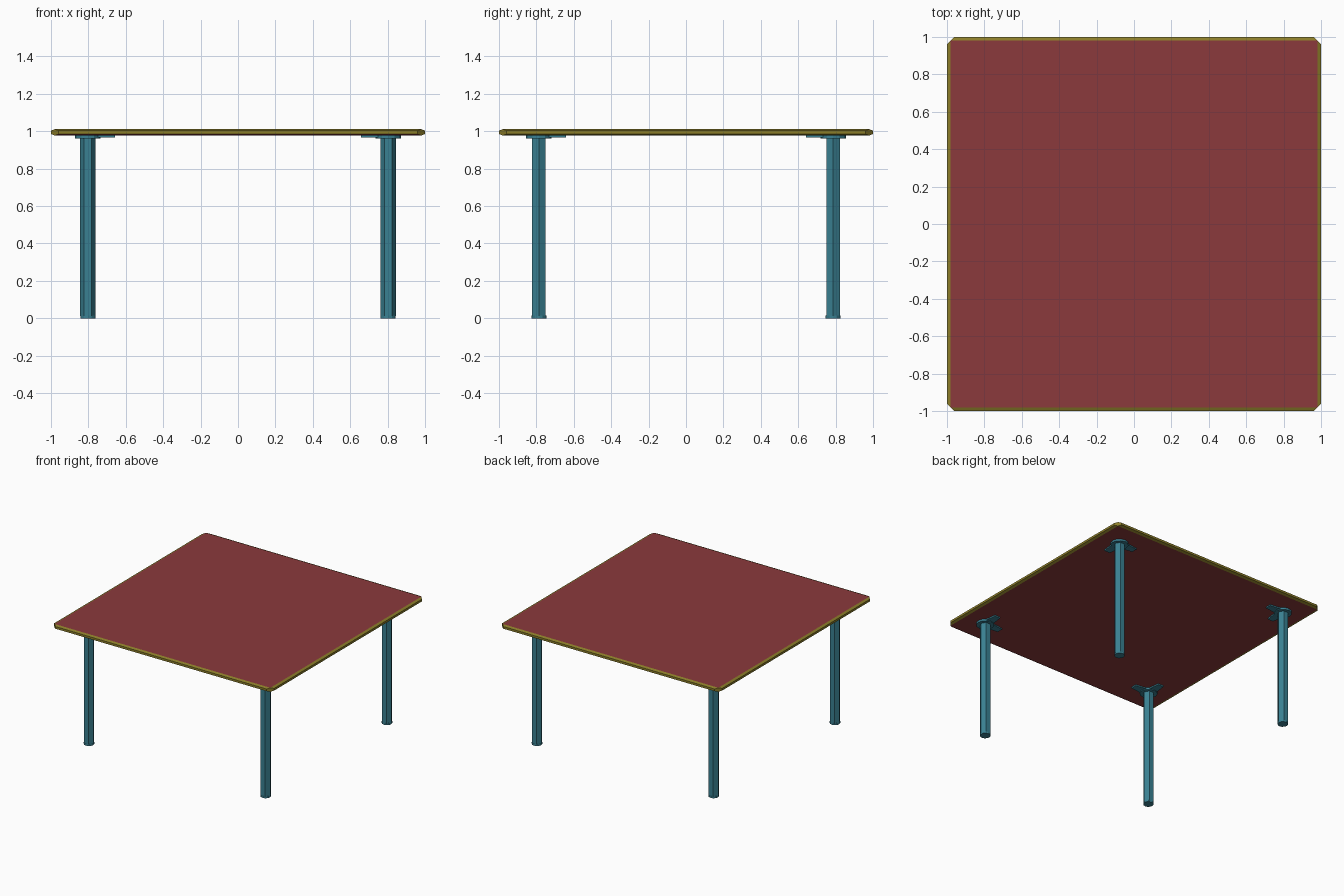
import bpy, bmesh
from math import cos, sin, tau

cube = bpy.data.objects.get("Cube")
if cube:
    bpy.data.objects.remove(cube, do_unlink=True)


def material(name, r, g, b):
    m = bpy.data.materials.new(name)
    m.use_nodes = True
    m.diffuse_color = (r, g, b, 1)
    m.node_tree.nodes["Principled BSDF"].inputs["Base Color"].default_value = (r, g, b, 1)
    return m


red = material("dull red", .26, .042, .045)
olive = material("olive trim", .26, .205, .022)
teal = material("teal metal", .042, .22, .29)


def add_object(name, bm, *mats):
    bmesh.ops.recalc_face_normals(bm, faces=bm.faces)
    mesh = bpy.data.meshes.new(name)
    bm.to_mesh(mesh)
    bm.free()
    for m in mats:
        mesh.materials.append(m)
    ob = bpy.data.objects.new(name, mesh)
    bpy.context.collection.objects.link(ob)
    return ob


def prism(bm, outline, z0, z1):
    """Close an outline into a solid between two heights."""
    low, high = ([bm.verts.new((x, y, z)) for x, y in outline] for z in (z0, z1))
    bm.faces.new(low)
    bm.faces.new(high)
    for i in range(len(outline)):
        j = (i + 1) % len(outline)
        bm.faces.new((low[i], low[j], high[j], high[i]))


def ring(cx, cy, r, n, turn=0):
    return [(cx + r * cos(tau * (i + turn) / n), cy + r * sin(tau * (i + turn) / n))
            for i in range(n)]


# Table top: bevelled slab with clipped corners and a trim band
bm = bmesh.new()
for sx in (-1, 1):
    for sy in (-1, 1):
        for z in (.977, 1.011):
            bm.verts.new((.98 * sx, .98 * sy, z))
        for z in (.985, 1.003):
            bm.verts.new((sx, .96 * sy, z))
            bm.verts.new((.96 * sx, sy, z))
bmesh.ops.convex_hull(bm, input=bm.verts)
bmesh.ops.dissolve_limit(bm, angle_limit=.01, verts=bm.verts, edges=bm.edges)
bmesh.ops.recalc_face_normals(bm, faces=bm.faces)
for f in bm.faces:
    n = f.normal
    flat = abs(n.z) > .99
    front_underside = n.z < -.3 and n.y < -.2
    f.material_index = 0 if flat or front_underside else 1
add_object("table_top", bm, red, olive)

# Legs with feet and corner brackets
for sy, depth in ((-1, "front"), (1, "back")):
    for sx, side in ((-1, "right"), (1, "left")):
        cx, cy = .803 * sx, .787 * sy
        label = f"{depth}_{side}"

        bm = bmesh.new()
        prism(bm, ring(cx, cy, .042, 6), .012, .965)
        add_object(label + "_leg", bm, teal)

        bm = bmesh.new()
        prism(bm, ring(cx, cy, .04, 12), 0, .014)
        add_object(label + "_foot", bm, teal)

        # Round mount, with two tapered arms reaching along the table edges
        bm = bmesh.new()
        prism(bm, ring(cx, cy, .068, 12), .961, .978)
        arm = [(0, -.045), (.145, -.025), (.145, .025), (0, .045)]
        prism(bm, [(cx - sx * u, cy + v) for u, v in arm], .967, .9785)
        prism(bm, [(cx + v, cy - sy * u) for u, v in arm], .9665, .978)
        add_object(label + "_bracket", bm, teal)
